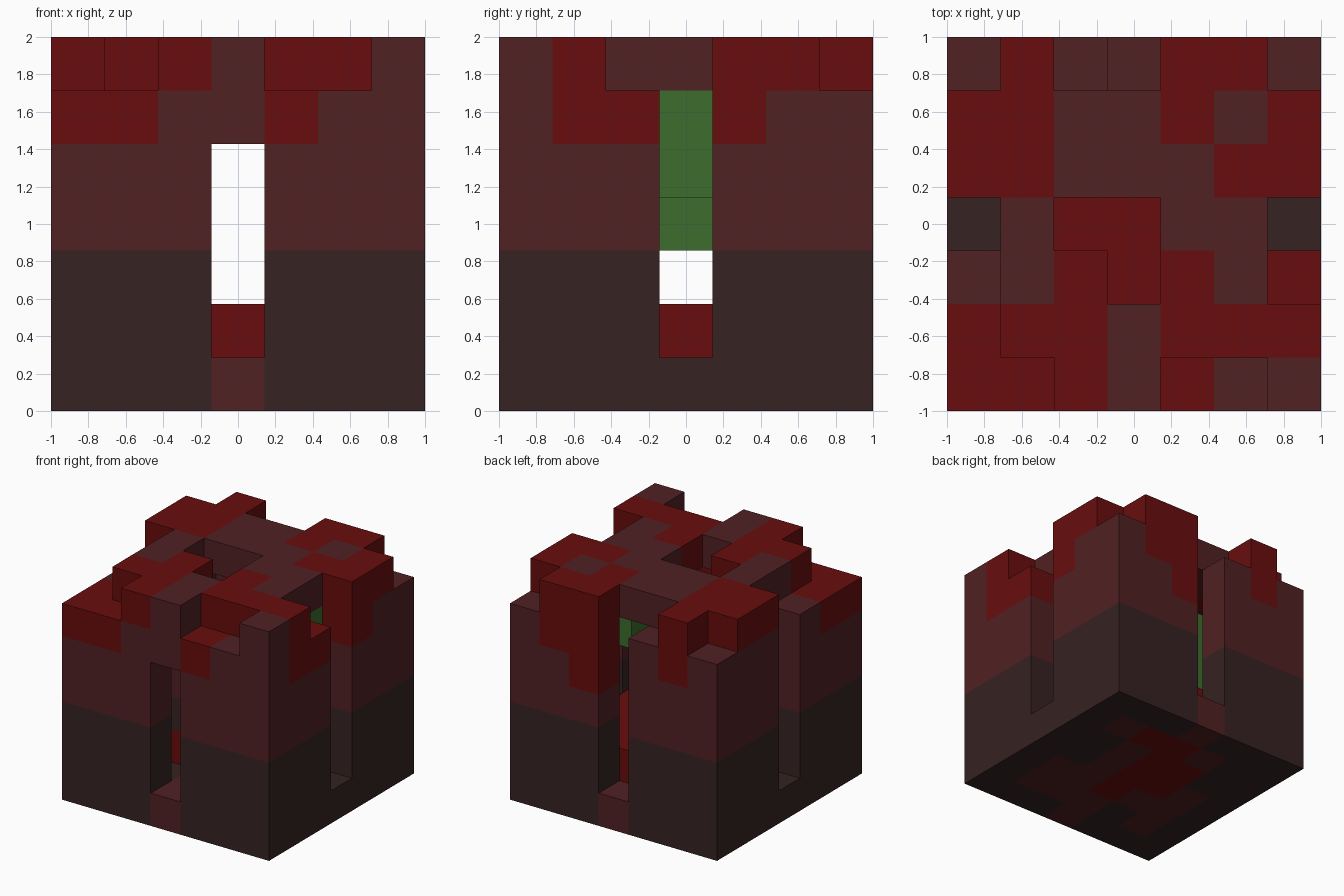
import bpy, bmesh
from mathutils import Vector

if "Cube" in bpy.data.objects:
    bpy.data.objects.remove(bpy.data.objects["Cube"], do_unlink=True)

N = 7
S = 2 / N


def make_material(name, rgb):
    m = bpy.data.materials.new(name)
    m.use_nodes = True
    m.diffuse_color = (*rgb, 1)
    m.node_tree.nodes["Principled BSDF"].inputs["Base Color"].default_value = (*rgb, 1)
    return m


LETTERS = "DMRG"
MATERIALS = [make_material("dark_brown", (0.037, 0.016, 0.016)),
             make_material("maroon", (0.082, 0.015, 0.017)),
             make_material("deep_red", (0.14, 0.004, 0.004)),
             make_material("leaf_green", (0.045, 0.15, 0.027))]

# Floor plans, back row first: D dark, M maroon, R red, G green, dot empty
BASE = ["DDDMDDD",
        "DDMRRMD",
        "DDRRMDD",
        "DMRRMDD",
        "DMMRMMD",
        "DMDMMMD",
        "DDDMDDD"]
STEP = ["DDD.DDD",
        "DRRRRRD",
        "DRRRRRD",
        ".RRRRR.",
        "DRRRRRD",
        "D.....D",
        "DDD.DDD"]
WALL = ["WWW.WWW",
        "W.....W",
        "W.....W",
        ".......",
        "W.W...W",
        "W.....W",
        "WWW.WWW"]
RIM = ["MRM.RRM",
       "M.....M",
       "M.....R",
       ".G...G.",
       "M.M...R",
       "R.....R",
       "RRMMRMM"]
ROOF = [".R..RR.",
        "RRMMRMR",
        "RRMMMRR",
        ".M..MM.",
        ".MR.RM.",
        ".RRMRRR",
        "..RM..M"]


def wall(letter):
    return [row.replace("W", letter) for row in WALL]


layers = [BASE, STEP, wall("D"), wall("M"), wall("M"), RIM, ROOF]
cells = {(x, N - 1 - r, z): c
         for z, plan in enumerate(layers)
         for r, row in enumerate(plan)
         for x, c in enumerate(row) if c != "."}

# Red drip on the back wall and the hanging vines
cells[4, 6, 4] = "R"
cells[5, 3, 4] = "G"
cells[1, 3, 4] = cells[1, 3, 3] = "G"


def part_name(cell):
    if cells[cell] == "G":
        return "hanging_vines"
    return ["floor_slab", "lower_walls", "lower_walls", "upper_walls",
            "upper_walls", "wall_rim", "roof"][cell[2]]


def build_part(name):
    bm = bmesh.new()
    corners = {}

    def corner(p):
        key = tuple(p)
        if key not in corners:
            corners[key] = bm.verts.new((p[0] * S - 1, p[1] * S - 1, p[2] * S))
        return corners[key]

    for cell, letter in cells.items():
        if part_name(cell) != name:
            continue
        for axis in range(3):
            u, v = (axis + 1) % 3, (axis + 2) % 3
            for side in (0, 1):
                beside = list(cell)
                beside[axis] += 2 * side - 1
                if tuple(beside) in cells:
                    continue
                # Only the exposed sides of each block get a face
                ring = []
                for du, dv in ((0, 0), (1, 0), (1, 1), (0, 1)):
                    p = list(cell)
                    p[axis] += side
                    p[u] += du
                    p[v] += dv
                    ring.append(corner(p))
                face = bm.faces.new(ring if side else ring[::-1])
                face.material_index = LETTERS.index(letter)
    mesh = bpy.data.meshes.new(name)
    bm.to_mesh(mesh)
    bm.free()
    for m in MATERIALS:
        mesh.materials.append(m)
    bpy.context.collection.objects.link(bpy.data.objects.new(name, mesh))


for name in sorted({part_name(c) for c in cells}):
    build_part(name)
